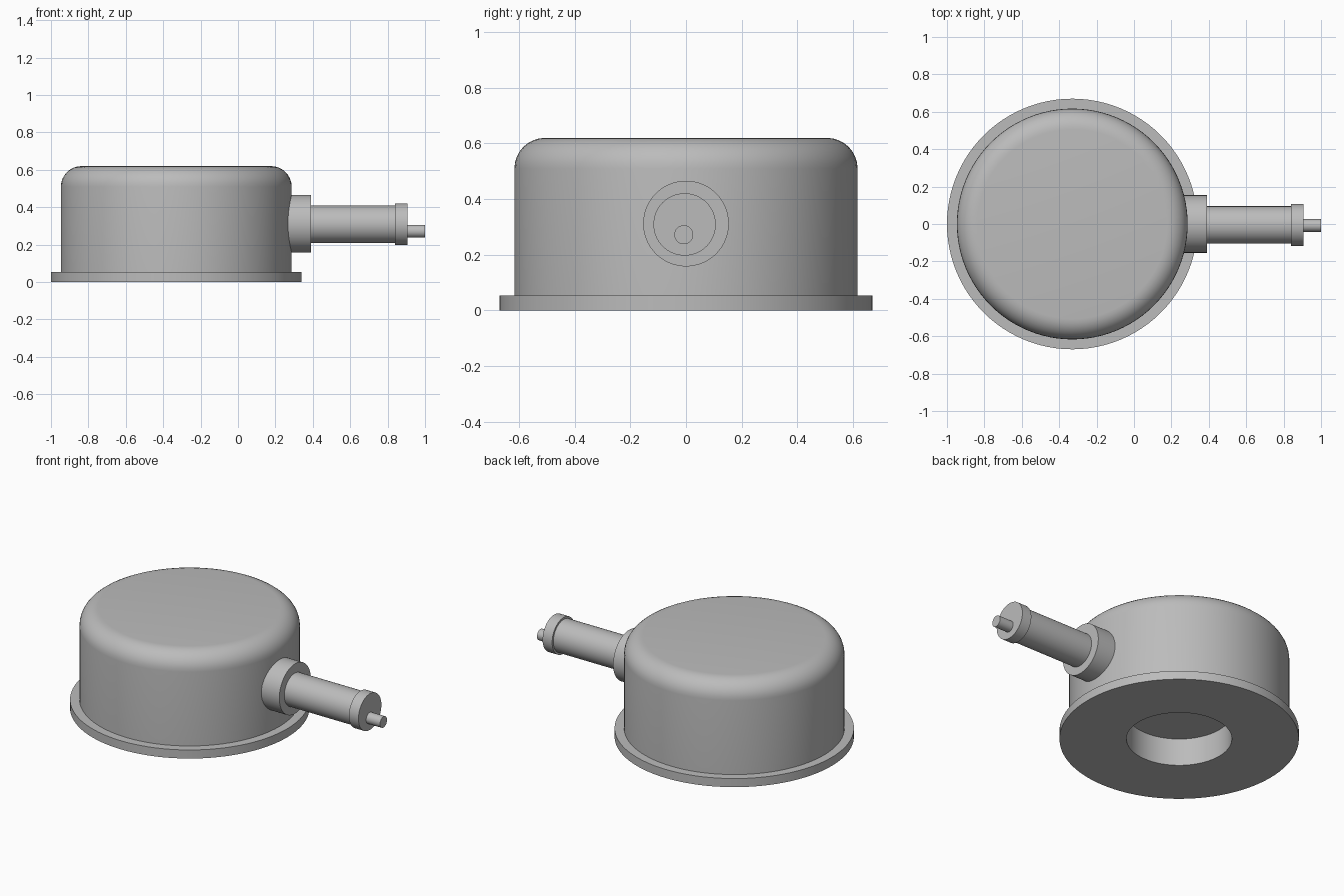
import bpy, bmesh
from math import sin, cos, pi, radians
from mathutils import Matrix, Vector

cube = bpy.data.objects.get("Cube")
if cube:
    bpy.data.objects.remove(cube, do_unlink=True)

grey = bpy.data.materials.new("plain grey")
grey.use_nodes = True
colour = (0.5, 0.5, 0.5, 1)
grey.diffuse_color = colour
grey.node_tree.nodes["Principled BSDF"].inputs["Base Color"].default_value = colour


def lathe(name, profile, place, steps=96, closed=False):
    """Revolve (radius, height) points around z, then move by a matrix."""
    bm = bmesh.new()
    points = profile + profile[:1] if closed else profile
    verts = [bm.verts.new((r, 0, h)) for r, h in points]
    edges = [bm.edges.new(pair) for pair in zip(verts, verts[1:])]
    bmesh.ops.spin(bm, geom=verts + edges, cent=(0, 0, 0), axis=(0, 0, 1),
                   angle=2 * pi, steps=steps, use_duplicate=False)
    bmesh.ops.remove_doubles(bm, verts=bm.verts, dist=0.0001)
    bmesh.ops.recalc_face_normals(bm, faces=bm.faces)
    bm.transform(place)
    mesh = bpy.data.meshes.new(name)
    bm.to_mesh(mesh)
    bm.free()
    mesh.materials.append(grey)
    obj = bpy.data.objects.new(name, mesh)
    bpy.context.collection.objects.link(obj)
    bpy.ops.object.select_all(action="DESELECT")
    obj.select_set(True)
    bpy.context.view_layer.objects.active = obj
    bpy.ops.object.shade_smooth_by_angle(angle=radians(30))
    return obj


def side_cylinder(name, radius, x0, x1, y, z):
    """Capped cylinder lying along x."""
    place = Matrix.Translation((x0, y, z)) @ Matrix.Rotation(pi / 2, 4, "Y")
    length = x1 - x0
    lathe(name, [(0, 0), (radius, 0), (radius, length), (0, length)], place, 64)


centre = Matrix.Translation((-0.33, 0, 0))
hole, wall, top, fillet = 0.295, 0.617, 0.62, 0.11

# Flat mounting ring with a round opening
lathe("base_flange", [(hole, 0), (0.67, 0), (0.67, 0.053), (hole, 0.053)],
      centre, closed=True)

# Drum with rounded shoulder and a shallow recess underneath
shoulder = [(wall - fillet + fillet * cos(a), top - fillet + fillet * sin(a))
            for a in (i * pi / 16 for i in range(9))]
lathe("housing", [(0, 0.17), (hole, 0.17), (hole, 0.03), (wall, 0.03)]
      + shoulder + [(0, top)], centre)

# Side arm: collar, shaft, end cap and off-centre pin
side_cylinder("arm_collar", 0.154, 0.2, 0.39, 0, 0.312)
side_cylinder("arm_shaft", 0.1, 0.36, 0.86, -0.005, 0.309)
side_cylinder("arm_end_cap", 0.112, 0.84, 0.905, -0.005, 0.309)
side_cylinder("arm_pin", 0.034, 0.88, 1.0, -0.008, 0.272)
